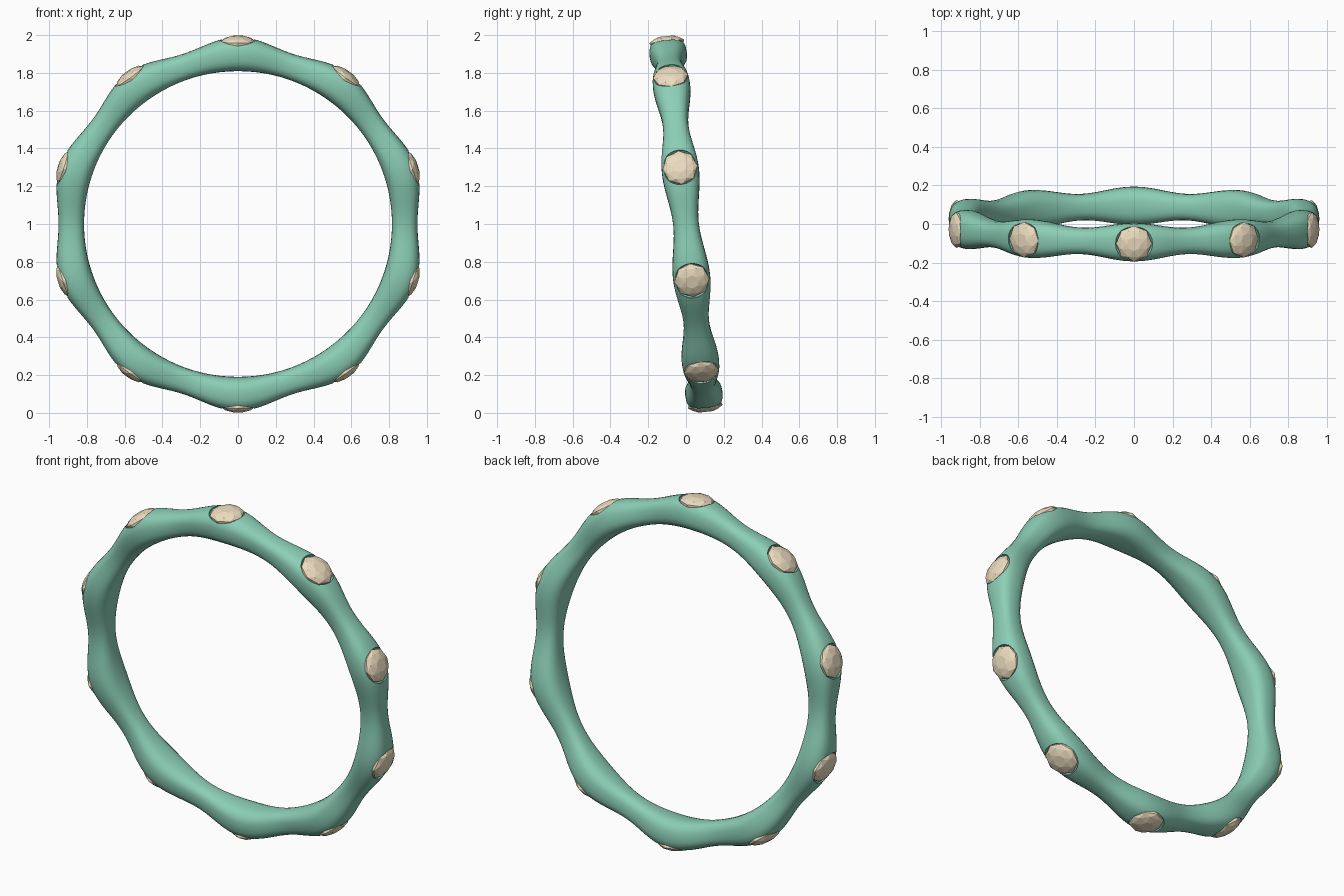
import bpy, bmesh
from math import sin, cos, pi, radians, copysign
from mathutils import Matrix

if "Cube" in bpy.data.objects:
    bpy.data.objects.remove(bpy.data.objects["Cube"])

TILT = Matrix.Translation((0, 0, 1)) @ Matrix.Rotation(radians(6.0), 4, 'X')
COUNT = 10


def make_object(name, bm, colour=None):
    bmesh.ops.recalc_face_normals(bm, faces=bm.faces[:])
    me = bpy.data.meshes.new(name)
    bm.to_mesh(me)
    bm.free()
    ob = bpy.data.objects.new(name, me)
    bpy.context.collection.objects.link(ob)
    if colour:
        mat = bpy.data.materials.new(name + "_material")
        mat.diffuse_color = colour
        mat.use_nodes = True
        mat.node_tree.nodes["Principled BSDF"].inputs["Base Color"].default_value = mat.diffuse_color
        me.materials.append(mat)
    return ob


def stack(bm, rows, sides, matrix, twist=True):
    """Closed faceted solid from (radius, height) rows around local z."""
    rings = []
    for i, (r, h) in enumerate(rows):
        off = 0.5 * (i % 2) if twist else 0
        rings.append([bm.verts.new(matrix @ Matrix.Translation((
            r * cos(2 * pi * (k + off) / sides),
            r * sin(2 * pi * (k + off) / sides), h)).translation)
            for k in range(sides)])
    for i, (a, b) in enumerate(zip(rings, rings[1:])):
        for k in range(sides):
            n = (k + 1) % sides
            if not twist:
                bm.faces.new((a[k], a[n], b[n], b[k]))
            elif i % 2 == 0:
                bm.faces.new((a[k], a[n], b[k]))
                bm.faces.new((a[n], b[n], b[k]))
            else:
                bm.faces.new((a[k], b[n], b[k]))
                bm.faces.new((a[k], a[n], b[n]))
    bm.faces.new(rings[0][::-1])
    bm.faces.new(rings[-1])


def around():
    """Frames whose local z points outwards at each stone."""
    return [Matrix.Rotation(2 * pi * k / COUNT, 4, 'Y') for k in range(COUNT)]


# Band: rounded section, swelling at each stone
SEG, SIDES, POWER = 200, 28, 2 / 2.6
bm = bmesh.new()
loops = []
for i in range(SEG):
    a = 2 * pi * i / SEG
    w = 0.5 + 0.5 * cos(COUNT * a)
    outer, inner, half = 0.95 + 0.043 * w, 0.815, 0.068 + 0.031 * w
    loop = []
    for j in range(SIDES):
        t = 2 * pi * j / SIDES
        u = copysign(abs(cos(t)) ** POWER, cos(t))
        v = copysign(abs(sin(t)) ** POWER, sin(t))
        r = (outer + inner) / 2 + u * (outer - inner) / 2
        loop.append(bm.verts.new((r * sin(a), v * half, r * cos(a))))
    loops.append(loop)
for i in range(SEG):
    a, b = loops[i], loops[(i + 1) % SEG]
    for j in range(SIDES):
        n = (j + 1) % SIDES
        bm.faces.new((a[j], a[n], b[n], b[j]))
band = make_object("band", bm, (0.26, 0.62, 0.47, 1))

# Sockets cut into the band
bm = bmesh.new()
for m in around():
    stack(bm, [(0.06, 0.925), (0.096, 0.97), (0.096, 1.05)], 24, m, twist=False)
cutter = make_object("socket_cutter", bm)
cutter.hide_render = True
mod = band.modifiers.new("sockets", 'BOOLEAN')
mod.operation = 'DIFFERENCE'
mod.solver = 'EXACT'
mod.object = cutter
bpy.context.view_layer.objects.active = band
band.select_set(True)
bpy.ops.object.modifier_apply(modifier=mod.name)
bpy.data.objects.remove(cutter)
bpy.ops.object.shade_smooth_by_angle(angle=radians(35))

# Faceted stones
bm = bmesh.new()
for m in around():
    stack(bm, [(0.045, 0.915), (0.082, 0.93), (0.093, 0.972),
               (0.074, 0.988), (0.036, 1.0)], 8, m)
stones = make_object("stones", bm, (0.84, 0.72, 0.52, 1))

# Lean the whole ring slightly forward
for ob in (band, stones):
    ob.data.transform(TILT)
